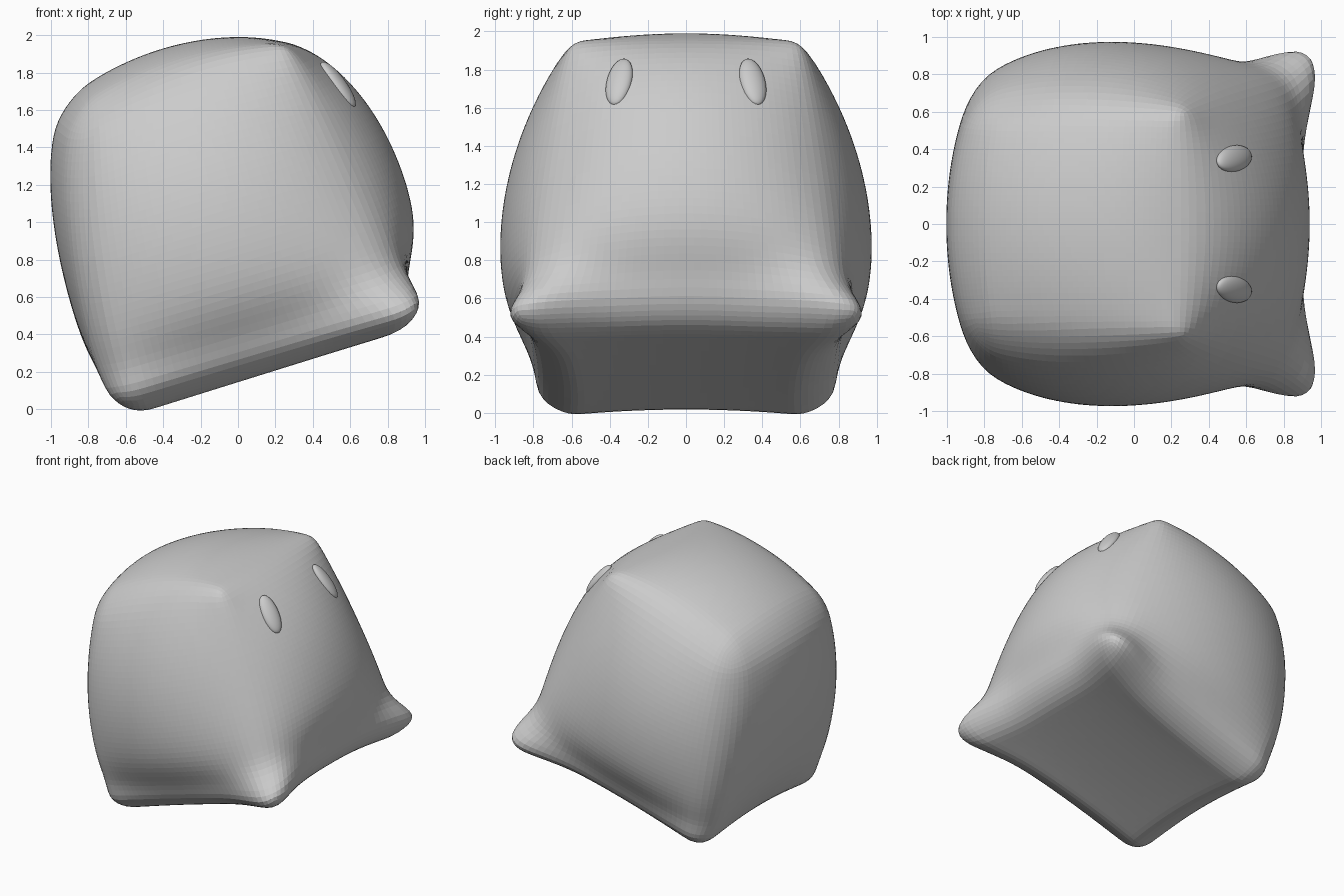
import bpy, bmesh, math
from mathutils import Vector, Matrix

if "Cube" in bpy.data.objects:
    bpy.data.objects.remove(bpy.data.objects["Cube"], do_unlink=True)


def make_material(name, colour):
    m = bpy.data.materials.new(name)
    m.use_nodes = True
    m.diffuse_color = colour
    m.node_tree.nodes["Principled BSDF"].inputs["Base Color"].default_value = colour
    return m


def add_object(name, bm, material):
    me = bpy.data.meshes.new(name)
    bm.to_mesh(me)
    bm.free()
    me.materials.append(material)
    ob = bpy.data.objects.new(name, me)
    bpy.context.collection.objects.link(ob)
    return ob


grey = make_material("plain grey", (0.6, 0.6, 0.6, 1))

# Corners of the tilted block on its left half, (depth, height) -> position
CORNERS = {
    (-1, -1): Vector((-0.65, 0.71, -0.07)),
    (1, -1): Vector((0.95, 0.83, 0.42)),
    (1, 1): Vector((0.27, 0.61, 1.95)),
    (-1, 1): Vector((-0.85, 0.62, 1.58)),
}


def dome(a, b):
    return (max(0, 1 - a * a) * max(0, 1 - b * b)) ** 0.75


def bump(x, width):
    return math.exp(-(x / width) ** 2)


def rounded(co):
    # Rounds the edges of the unit block, more at the base and the upper back
    r = 0.11 + 0.1 * bump(co.z + 1, 0.5) + 0.14 * bump(co.z - 1, 0.6) * bump(co.x + 1, 0.8)
    inner = Vector([max(r - 1, min(1 - r, c)) for c in co])
    return inner + (co - inner).normalized() * r if co != inner else co


def shape(co):
    u, v, w = rounded(co)
    p = Vector()
    for (cu, cw), c in CORNERS.items():
        p += c * (1 + cu * u) * (1 + cw * w) / 4
    p.y *= v
    back, front, top = (1 - u) / 2, (1 + u) / 2, (1 + w) / 2
    # Swollen faces
    p += Vector((0.90, 0, 0.43)) * 0.275 * front * dome(v, w) * (1 + 0.15 * w)
    p += Vector((-0.98, 0, 0.19)) * 0.20 * back * dome(v, w) * (1 + 0.2 * w)
    p += Vector((-0.35, 0, 0.93)) * 0.10 * top * dome(u, v)
    p.y += 0.26 * v * dome(u, w) * (1 + 0.1 * w) * (1 - 0.08 * u)
    p.z += 0.04 * (1 - top) * (1 - v * v)
    # Softly bowed edges
    p += Vector((-0.6, 0, 0.8)) * 0.09 * back ** 2 * top ** 2 * (1 - v * v)
    p += Vector((-0.75, 0.65 * v ** 3, 0)) * 0.11 * back ** 2 * v * v * (1 - w * w)
    p.z += 0.07 * (1 - u * u) * max(w, 0) ** 2
    # Pinched sides above a rolled lip at the base
    p.y -= v ** 3 * 0.11 * (1 - u * u) * bump(w + 0.9, 0.3)
    p.y += v ** 3 * 0.045 * bump(w + 0.88, 0.14)
    p.x += front ** 3 * v * v * bump(w + 0.85, 0.16) * 0.04
    p.x -= front ** 3 * (1 - v ** 4) * bump(w + 0.82, 0.3) * 0.08
    p.x += back ** 3 * (1 - v * v) * bump(w + 0.95, 0.25) * 0.05
    # Round knobs at the front lower corners
    knob = bump(u - 0.85, 0.28) * bump(w + 0.85, 0.2) * bump(abs(v) - 0.85, 0.28)
    p += Vector((0.08, 0.115 * v, 0.02)) * knob
    return p


# Body
bm = bmesh.new()
bmesh.ops.create_cube(bm, size=2)
bmesh.ops.subdivide_edges(bm, edges=bm.edges[:], cuts=39, use_grid_fill=True)
for vert in bm.verts:
    vert.co = shape(vert.co)
body = add_object("body", bm, grey)
soft = body.modifiers.new("soft_edges", 'SMOOTH')
soft.factor = 0.5
soft.iterations = 4

# Eyes: flattened ovals leaning inward at the top
for side, name in ((1, "left_eye"), (-1, "right_eye")):
    long_axis = Vector((-0.58, -0.17 * side, 0.8)).normalized()
    normal = Vector((0.8, 0.32 * side, 0.58))
    normal = (normal - long_axis * normal.dot(long_axis)).normalized()
    across = long_axis.cross(normal)
    frame = Matrix((normal, across, long_axis)).transposed().to_4x4()
    bm = bmesh.new()
    bmesh.ops.create_uvsphere(bm, u_segments=32, v_segments=16, radius=1)
    bmesh.ops.transform(
        bm, verts=bm.verts,
        matrix=Matrix.Translation((0.535, 0.35 * side, 1.735)) @ frame
        @ Matrix.Diagonal((0.04, 0.07, 0.15, 1)))
    for f in bm.faces:
        f.smooth = True
    add_object(name, bm, grey)
